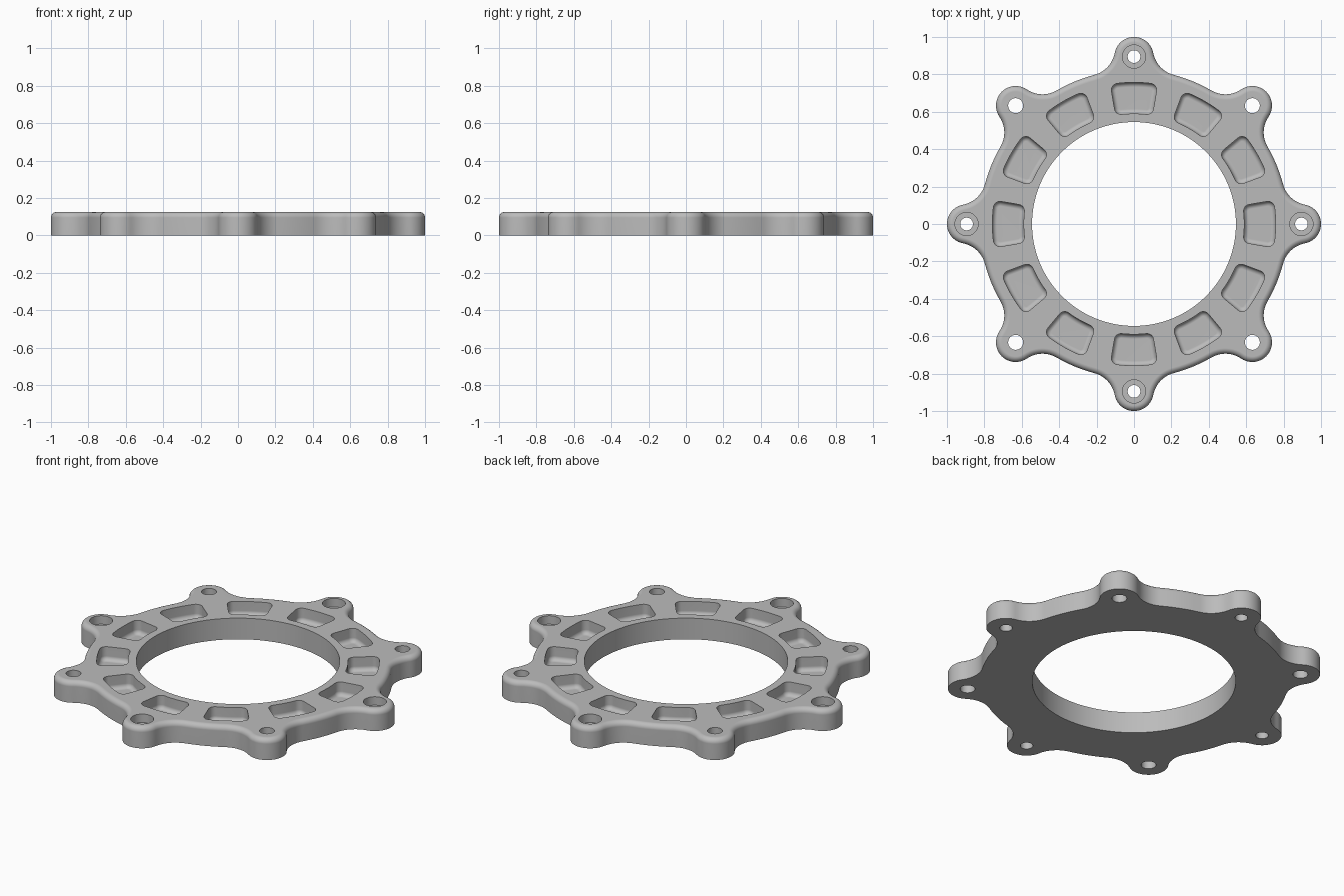
import bpy, bmesh, math
from math import sin, cos, pi, radians

old = bpy.data.objects.get("Cube")
if old:
    bpy.data.objects.remove(old, do_unlink=True)

HEIGHT = 0.125
RIM, LOBE, LOBE_AT, FILLET = 0.825, 0.105, 0.895, 0.15
BORE = 0.545
ROUND = 0.03


def arc(cx, cy, r, a0, a1, n):
    return [(cx + r * cos(a0 + (a1 - a0) * i / n),
             cy + r * sin(a0 + (a1 - a0) * i / n)) for i in range(n + 1)]


def turn(points, a):
    return [(x * cos(a) - y * sin(a), x * sin(a) + y * cos(a)) for x, y in points]


def outline(d):
    """Rim with eight lobes blended in by concave fillets, inset by d."""
    far, near = RIM + FILLET, LOBE + FILLET
    a = math.acos((far**2 + LOBE_AT**2 - near**2) / (2 * far * LOBE_AT))
    fx, fy = far * cos(a), far * sin(a)
    b = math.atan2(fy, fx - LOBE_AT)
    lobe = arc(LOBE_AT, 0, LOBE - d, -b, b, 24)
    fillet = arc(fx, fy, FILLET + d, b + pi, a + pi, 12)[1:]
    rim = arc(0, 0, RIM - d, a, pi / 4 - a, 6)[1:]
    end = turn([(x, -y) for x, y in reversed(fillet)], pi / 4)[1:]
    sector = lobe + fillet + rim + end
    return [p for k in range(8) for p in turn(sector, k * pi / 4)]


def pocket(d):
    """Rounded ring sector about +x, inset by d."""
    r0, r1, half, rc = 0.59, 0.757, radians(9.6), 0.035
    pts = []
    for r, s in ((r0 + rc, -1), (r1 - rc, -1), (r1 - rc, 1), (r0 + rc, 1)):
        t = half - math.asin(rc / r)
        cx, cy = r * cos(t), s * r * sin(t)
        inner = r < (r0 + r1) / 2
        side, radial = s * (half + pi / 2), s * t + (pi if inner else 0)
        if inner:
            radial = s * (pi + t)
        first, last = (radial, side) if inner == (s < 0) else (side, radial)
        pts += arc(cx, cy, rc - d, first, last, 6)
        # curved outer and inner walls between the corners
        if not inner and s < 0:
            pts += arc(0, 0, r1 - d, -t, t, 8)[1:-1]
        if inner and s > 0:
            pts += arc(0, 0, r0 + d, t, -t, 8)[1:-1]
    return pts


def loft(bm, layers):
    """Closed solid through (outline, z) layers, bottom to top."""
    rings = [[bm.verts.new((x, y, z)) for x, y in pts] for pts, z in layers]
    for low, high in zip(rings, rings[1:]):
        for i in range(len(low)):
            j = (i + 1) % len(low)
            bm.faces.new((low[i], low[j], high[j], high[i]))
    bm.faces.new(rings[0][::-1])
    bm.faces.new(rings[-1])


def circle(x, y, r, n):
    return arc(x, y, r, 0, 2 * pi, n)[:-1]


def make(name, bm):
    bmesh.ops.recalc_face_normals(bm, faces=bm.faces)
    mesh = bpy.data.meshes.new(name)
    bm.to_mesh(mesh)
    bm.free()
    ob = bpy.data.objects.new(name, mesh)
    bpy.context.collection.objects.link(ob)
    return ob


# Flange body with a rounded upper outer edge
bm = bmesh.new()
steps = [i * pi / 12 for i in range(7)]
loft(bm, [(outline(0), 0)] +
     [(outline(ROUND * (1 - cos(t))), HEIGHT - ROUND * (1 - sin(t))) for t in steps])
body = make("flange_ring", bm)

# Cutters: bore, pockets with filleted floors, bolt holes
bm = bmesh.new()
above, below = HEIGHT + 0.05, -0.05
loft(bm, [(circle(0, 0, BORE, 128), below), (circle(0, 0, BORE, 128), above)])
floor, f = 0.045, 0.025
for k in range(12):
    a = k * pi / 6
    loft(bm, [(turn(pocket(f * (1 - sin(t))), a), floor + f * (1 - cos(t)))
              for t in steps] + [(turn(pocket(0), a), above)])
for k in range(8):
    x, y = LOBE_AT * cos(k * pi / 4), LOBE_AT * sin(k * pi / 4)
    if k % 2:
        layers = [(0.04, below), (0.04, above)]
    else:  # counterbored
        layers = [(0.034, below), (0.034, 0.075), (0.062, 0.075), (0.062, above)]
    loft(bm, [(circle(x, y, r, 32), z) for r, z in layers])
cutter = make("hole_cutter", bm)
cutter.hide_render = True

bpy.ops.object.select_all(action='DESELECT')
bpy.context.view_layer.objects.active = body
body.select_set(True)
mod = body.modifiers.new("holes", 'BOOLEAN')
mod.operation, mod.solver, mod.object = 'DIFFERENCE', 'EXACT', cutter
bpy.ops.object.modifier_apply(modifier=mod.name)
bpy.data.objects.remove(cutter, do_unlink=True)

# Smooth curves, crisp edges
bpy.ops.object.shade_smooth_by_angle(angle=radians(30))
weighted = body.modifiers.new("flat_tops", 'WEIGHTED_NORMAL')
weighted.keep_sharp = True

mat = bpy.data.materials.new("plain_grey")
mat.use_nodes = True
colour = (0.5, 0.5, 0.5, 1)
mat.diffuse_color = colour
mat.node_tree.nodes["Principled BSDF"].inputs["Base Color"].default_value = colour
body.data.materials.clear()
body.data.materials.append(mat)
